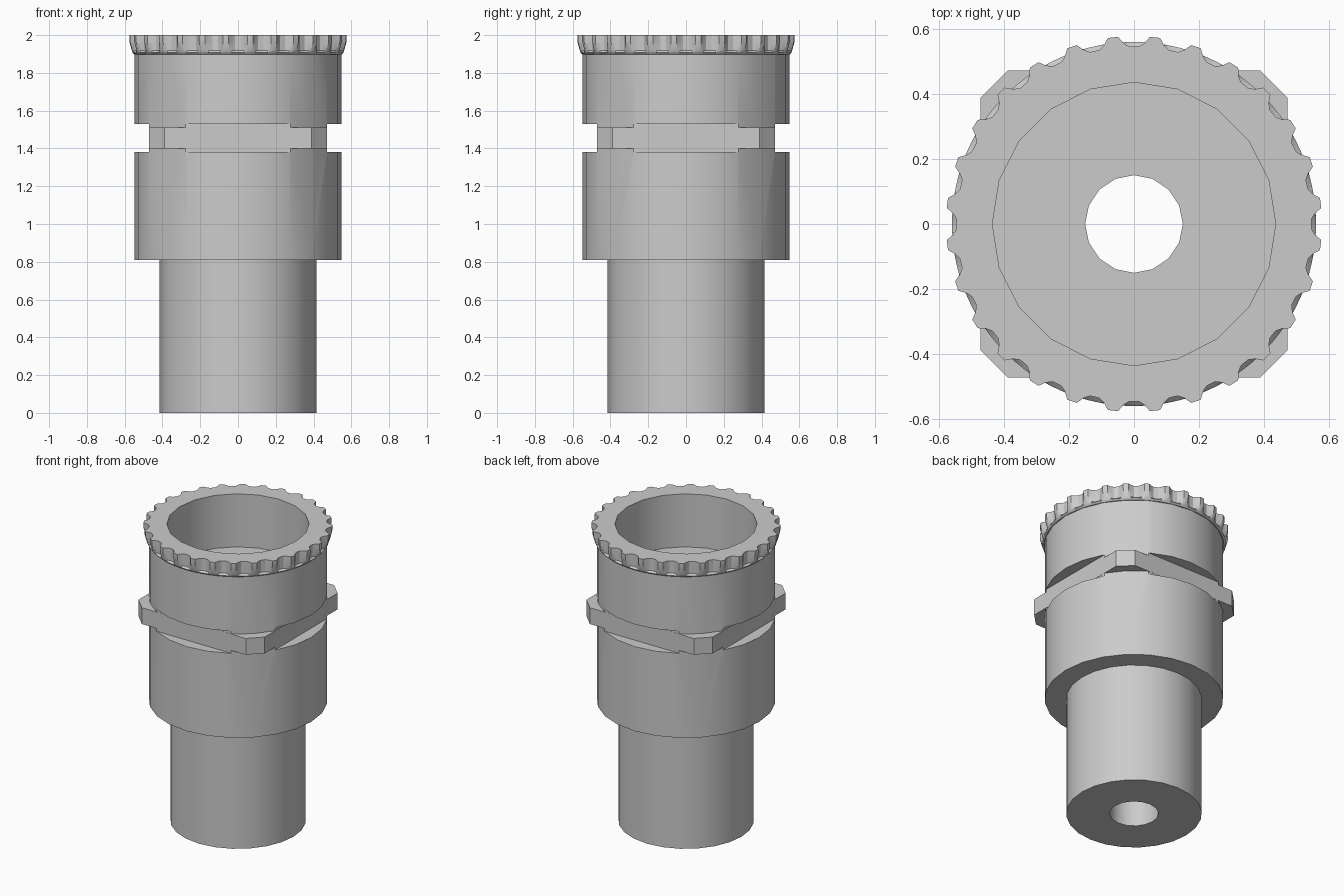
import bpy, bmesh
from math import sin, cos, pi, radians

if "Cube" in bpy.data.objects:
    bpy.data.objects.remove(bpy.data.objects["Cube"])


def stack(name, rings):
    """Closed solid from a list of equal-length rings of 3D points."""
    bm = bmesh.new()
    loops = [[bm.verts.new(p) for p in ring] for ring in rings]
    n = len(loops[0])
    for a, b in zip(loops, loops[1:]):
        for i in range(n):
            j = (i + 1) % n
            bm.faces.new((a[i], a[j], b[j], b[i]))
    bm.faces.new(loops[0][::-1])
    bm.faces.new(loops[-1])
    bmesh.ops.recalc_face_normals(bm, faces=bm.faces[:])
    me = bpy.data.meshes.new(name)
    bm.to_mesh(me)
    bm.free()
    ob = bpy.data.objects.new(name, me)
    bpy.context.collection.objects.link(ob)
    return ob


def circle(r, z, n):
    return [(r * cos(2 * pi * i / n), r * sin(2 * pi * i / n), z) for i in range(n)]


def prism(name, outline, z0, z1):
    return stack(name, [[(x, y, z) for x, y in outline] for z in (z0, z1)])


def combine(target, tool, op):
    tool.hide_render = True
    mod = target.modifiers.new(op, 'BOOLEAN')
    mod.operation = op
    mod.solver = 'EXACT'
    mod.object = tool
    bpy.context.view_layer.objects.active = target
    bpy.ops.object.modifier_apply(modifier=mod.name)
    bpy.data.objects.remove(tool)


# Stepped body: narrow stem and wide barrel
body = stack("knurled_sleeve", [circle(r, z, 24) for r, z in
             ((0.415, 0), (0.415, 0.81), (0.547, 0.81), (0.547, 1.9))])

# Four wrench flats
F = 0.47
for k in range(4):
    c, s = cos(k * pi / 2), sin(k * pi / 2)
    box = [(F, -0.6), (0.8, -0.6), (0.8, 0.6), (F, 0.6)]
    combine(body, prism("flat_cutter", [(x * c - y * s, x * s + y * c) for x, y in box],
                        1.38, 1.53), 'DIFFERENCE')

# Square plate with chamfered corners
P, C = 0.471, 0.388
plate = prism("square_plate", [(P, -C), (P, C), (C, P), (-C, P),
                               (-P, C), (-P, -C), (-C, -P), (C, -P)], 1.40, 1.51)
combine(body, plate, 'UNION')

# Scalloped grip rim with a flared underside
TEETH = 28
TOOTH = ((0.12, 0.577), (0.24, 0.557), (0.38, 0.545),
         (0.62, 0.545), (0.76, 0.557), (0.88, 0.577))


def rim_ring(z, limit, scalloped=True):
    ring = []
    for t in range(TEETH):
        for f, r in TOOTH:
            a = 2 * pi * (t + 0.5 + f) / TEETH
            r = min(r, limit) if scalloped else limit
            ring.append((r * cos(a), r * sin(a), z))
    return ring


rim = stack("grip_rim", [rim_ring(1.898, 0.549, False), rim_ring(1.908, 0.559, False),
                         rim_ring(1.918, 0.564), rim_ring(1.965, 0.577), rim_ring(2.0, 0.577)])
combine(body, rim, 'UNION')

# Wide socket and through hole
combine(body, stack("socket_cutter", [circle(0.435, z, 20) for z in (1.642, 2.1)]), 'DIFFERENCE')
combine(body, stack("hole_cutter", [circle(0.15, z, 16) for z in (-0.1, 1.8)]), 'DIFFERENCE')

bpy.ops.object.select_all(action='DESELECT')
body.select_set(True)
bpy.context.view_layer.objects.active = body
bpy.ops.object.shade_smooth_by_angle(angle=radians(30))
